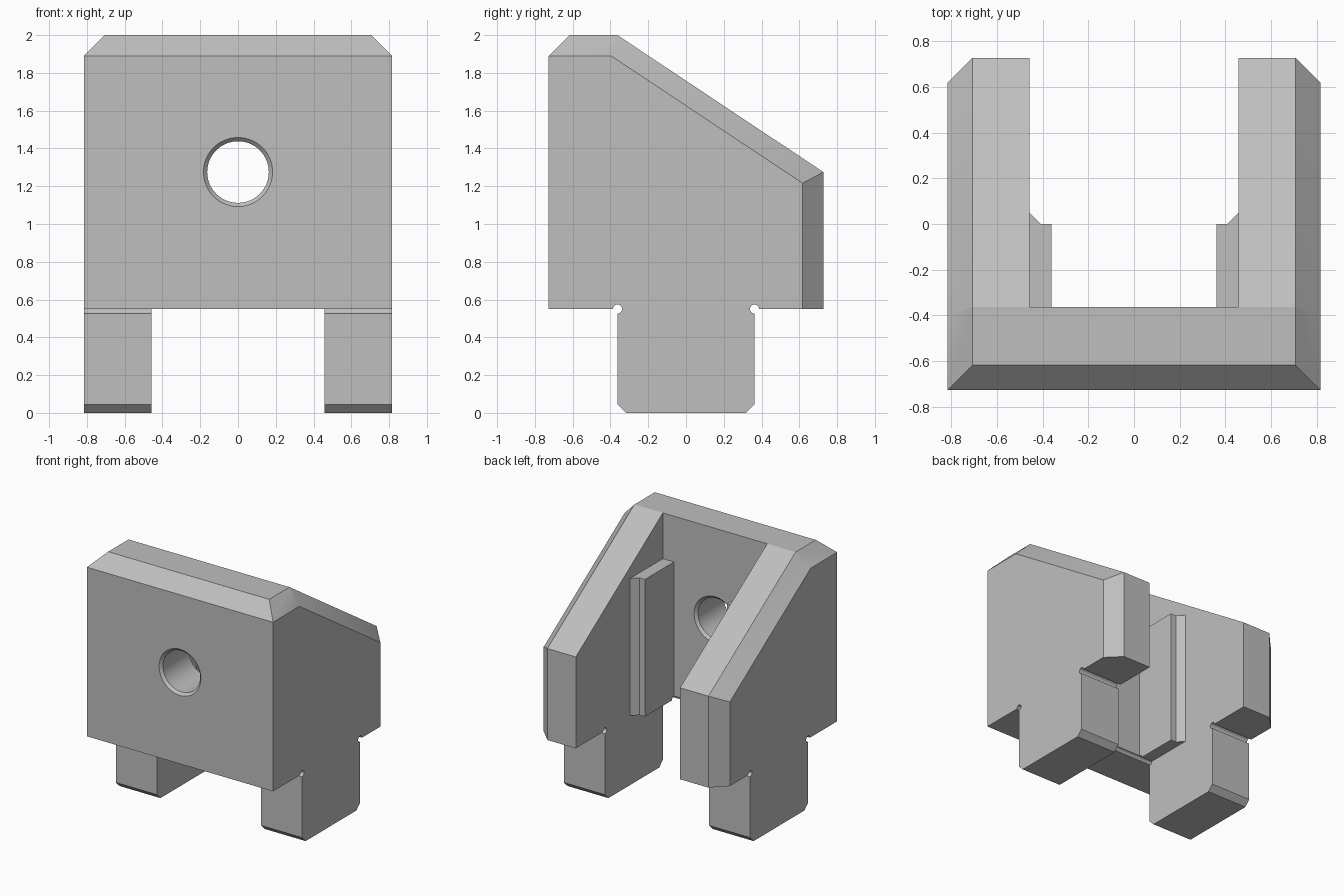
import bpy, bmesh, math
from mathutils import Vector, Matrix

if "Cube" in bpy.data.objects:
    bpy.data.objects.remove(bpy.data.objects["Cube"], do_unlink=True)

HX, HY, TOP, BASE = 0.816, 0.727, 2.0, 0.55   # half width, half depth, heights
INX, INY = 0.457, -0.363                      # inner faces of side and front walls
CH = 0.11                                     # large chamfer
HOLE_Z = 1.275

grey = bpy.data.materials.new("light grey")
grey.use_nodes = True
colour = (0.52, 0.52, 0.52, 1)
grey.diffuse_color = colour
grey.node_tree.nodes["Principled BSDF"].inputs["Base Color"].default_value = colour


def make_object(name, bm):
    bmesh.ops.recalc_face_normals(bm, faces=bm.faces)
    mesh = bpy.data.meshes.new(name)
    bm.to_mesh(mesh)
    bm.free()
    mesh.materials.append(grey)
    ob = bpy.data.objects.new(name, mesh)
    bpy.context.collection.objects.link(ob)
    return ob


def prism(points, offset):
    """Extrude a closed outline of 3D points along an offset."""
    bm = bmesh.new()
    face = bm.faces.new([bm.verts.new(p) for p in points])
    new = bmesh.ops.extrude_face_region(bm, geom=[face])["geom"]
    bmesh.ops.translate(bm, vec=offset,
                        verts=[g for g in new if isinstance(g, bmesh.types.BMVert)])
    return bm


def box(lo, hi):
    return prism([(lo[0], lo[1], lo[2]), (hi[0], lo[1], lo[2]),
                  (hi[0], hi[1], lo[2]), (lo[0], hi[1], lo[2])], (0, 0, hi[2] - lo[2]))


def slice_off(bm, co, normal):
    """Remove everything beyond a plane and close the cut."""
    cut = bmesh.ops.bisect_plane(bm, geom=bm.verts[:] + bm.edges[:] + bm.faces[:],
                                 plane_co=co, plane_no=normal, clear_outer=True)
    edges = [g for g in cut["geom_cut"] if isinstance(g, bmesh.types.BMEdge)]
    bmesh.ops.contextual_create(bm, geom=edges)


# Body block from its side profile, with chamfered top, slope and rear edges
knee, tail = Vector((0, INY, TOP)), Vector((0, HY, 1.275))
outline = [(-HX, -HY, BASE), (-HX, -HY, TOP), (-HX, knee.y, TOP),
           (-HX, HY, tail.z), (-HX, HY, BASE)]
bm = prism(outline, (2 * HX, 0, 0))
run = (tail - knee).normalized()
slope_normal = Vector((0, -run.z, run.y))
slice_off(bm, (0, CH - HY, TOP), (0, -1, 1))
for s in (-1, 1):
    side = Vector((s, 0, 0))
    edge = side * (HX - CH)
    slice_off(bm, edge + knee, side + Vector((0, 0, 1)))
    slice_off(bm, edge + knee, side + slope_normal)
    slice_off(bm, edge + tail, side + Vector((0, 1, 0)))
body = make_object("clamp_jaw_body", bm)

steps = []
# Open channel between the side walls
steps.append((make_object("channel_cutter", box((-INX, INY, 0), (INX, 1, 3))), 'DIFFERENCE'))

# Legs and inner guide pads, mirrored
c = 0.045
half = -INY
for s, word in ((1, "left"), (-1, "right")):
    x = s * INX
    leg = [(x, -half + c, 0), (x, half - c, 0), (x, half, c), (x, half, 0.7),
           (x, -half, 0.7), (x, -half, c)]
    steps.append((make_object(word + "_leg", prism(leg, (s * (HX - INX), 0, 0))), 'UNION'))
    pad = [(s * 0.36, INY - 0.05, BASE), (s * 0.36, 0, BASE), (s * 0.408, 0, BASE),
           (x, 0.05, BASE), (s * 0.5, 0.05, BASE), (s * 0.5, INY - 0.05, BASE)]
    steps.append((make_object(word + "_guide_pad", prism(pad, (0, 0, 1.087))), 'UNION'))

# Round relief grooves where the legs meet the body
for s, word in ((1, "rear"), (-1, "front")):
    bm = bmesh.new()
    turn = Matrix.Translation((0, s * half, BASE)) @ Matrix.Rotation(math.pi / 2, 4, 'Y')
    bmesh.ops.create_cone(bm, cap_ends=True, segments=24, radius1=0.024, radius2=0.024,
                          depth=3, matrix=turn)
    steps.append((make_object(word + "_relief_cutter", bm), 'DIFFERENCE'))

# Bolt hole, countersunk on both faces
R, SINK = 0.163, 0.02
bm = bmesh.new()
profile = [(0, -HY - SINK), (R + 2 * SINK, -HY - SINK), (R, -HY + SINK),
           (R, INY - SINK), (R + 2 * SINK, INY + SINK), (0, INY + SINK)]
verts = [bm.verts.new((r, y, HOLE_Z)) for r, y in profile]
edges = [bm.edges.new(pair) for pair in zip(verts, verts[1:])]
bmesh.ops.spin(bm, geom=verts + edges, cent=(0, 0, HOLE_Z), axis=(0, 1, 0),
               angle=2 * math.pi, steps=64)
bmesh.ops.remove_doubles(bm, verts=bm.verts, dist=0.0001)
steps.append((make_object("bolt_hole_cutter", bm), 'DIFFERENCE'))

# Combine into one solid, merging flat faces
for tool, operation in steps:
    tool.hide_render = True
    mod = body.modifiers.new(tool.name, 'BOOLEAN')
    mod.object, mod.operation, mod.solver = tool, operation, 'EXACT'
flat = body.modifiers.new("merge_flat_faces", 'DECIMATE')
flat.decimate_type, flat.angle_limit = 'DISSOLVE', math.radians(1)

graph = bpy.context.evaluated_depsgraph_get()
solid = bpy.data.meshes.new_from_object(body.evaluated_get(graph))
body.modifiers.clear()
body.data = solid
for tool, operation in steps:
    bpy.data.objects.remove(tool, do_unlink=True)

# Smooth the round surfaces, keep the edges crisp
for ob in bpy.context.selected_objects:
    ob.select_set(False)
body.select_set(True)
bpy.context.view_layer.objects.active = body
bpy.ops.object.shade_smooth_by_angle(angle=math.radians(30))
